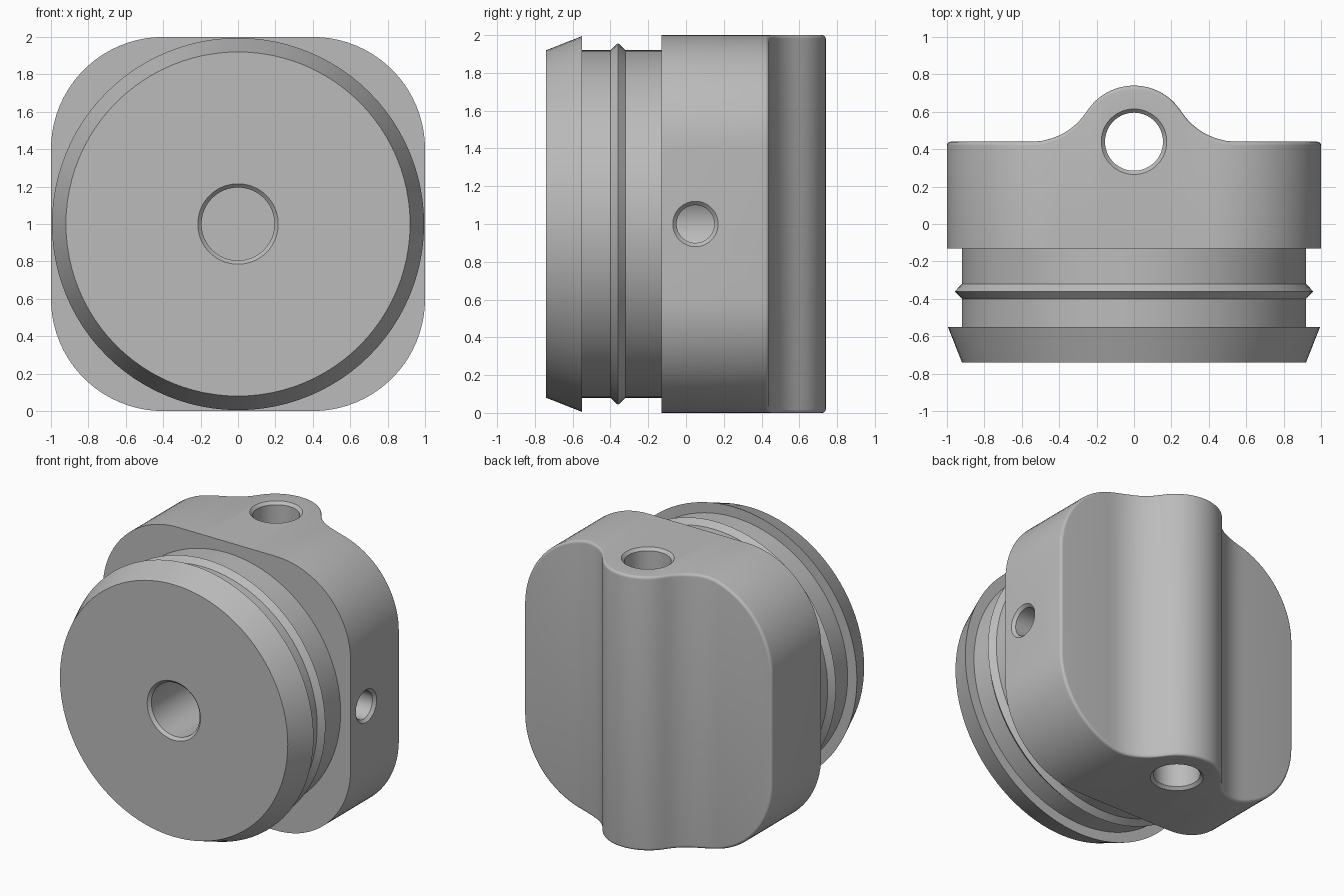
import bpy, bmesh
from math import sin, cos, pi, sqrt, radians
from mathutils import Matrix, Vector

if "Cube" in bpy.data.objects:
    bpy.data.objects.remove(bpy.data.objects["Cube"])

grey = bpy.data.materials.new("plain grey")
grey.use_nodes = True
grey.diffuse_color = (0.5, 0.5, 0.5, 1)
grey.node_tree.nodes["Principled BSDF"].inputs["Base Color"].default_value = grey.diffuse_color

FRONT, BACK, JOINT, FLAT = -0.74, 0.74, -0.13, 0.44
MID = 1.0                       # height of the plug axis
BORE, BORE_END, CHAMFER = 0.195, 0.2, 0.02


def finish(name, bm):
    bmesh.ops.recalc_face_normals(bm, faces=bm.faces)
    mesh = bpy.data.meshes.new(name)
    bm.to_mesh(mesh)
    bm.free()
    mesh.materials.append(grey)
    obj = bpy.data.objects.new(name, mesh)
    bpy.context.collection.objects.link(obj)
    return obj


def lathe(name, profile, axis, origin, closed=False):
    """Turn (radius, distance) points about an axis through origin."""
    bm = bmesh.new()
    verts = [bm.verts.new((r, 0, h)) for r, h in profile]
    pairs = list(zip(verts, verts[1:]))
    if closed:
        pairs.append((verts[-1], verts[0]))
    edges = [bm.edges.new(p) for p in pairs]
    bmesh.ops.spin(bm, geom=verts + edges, cent=(0, 0, 0), axis=(0, 0, 1),
                   angle=2 * pi, steps=96, use_duplicate=False)
    bmesh.ops.remove_doubles(bm, verts=bm.verts, dist=1e-5)
    turn = Vector((0, 0, 1)).rotation_difference(Vector(axis)).to_matrix().to_4x4()
    bm.transform(Matrix.Translation(origin) @ turn)
    return finish(name, bm)


def smooth(obj):
    obj.data.shade_smooth()
    obj.data.set_sharp_from_angle(angle=radians(30))


# Body: rounded square whose back swells into an upright rounded rib
RIB, REACH, CORNER, ROUND = 0.3, 0.55, 0.6, 0.02
SWEEP = (REACH ** 2 - RIB ** 2) / (2 * RIB)     # radius of the concave blend


def back_y(x):
    x = abs(x)
    if x >= REACH:
        return FLAT
    if x > RIB * REACH / (RIB + SWEEP):
        return FLAT + SWEEP - sqrt(SWEEP ** 2 - (REACH - x) ** 2)
    return FLAT + sqrt(RIB ** 2 - x ** 2)


def upper_outline(inset):
    """Top half of the rounded square, from left to right."""
    r, c = CORNER - inset, 1 - CORNER
    arc = [(c + r * sin(i * pi / 40), c + r * cos(i * pi / 40)) for i in range(21)]
    flat = [(c * (i / 16 - 1), c + r) for i in range(1, 32)]
    return [(-x, z) for x, z in reversed(arc)] + flat + arc


bm = bmesh.new()


def ring(inset, y_of):
    top = upper_outline(inset)
    loop = top + [(x, -z) for x, z in reversed(top)]
    return [bm.verts.new((x, y_of(x), MID + z)) for x, z in loop]


rings = [ring(0, lambda x: JOINT)]
for i in range(6):
    a = i * pi / 10
    rings.append(ring(ROUND * (1 - cos(a)), lambda x: back_y(x) - ROUND * (1 - sin(a))))
n = len(rings[0])
for lower, upper in zip(rings, rings[1:]):
    for i in range(n):
        j = (i + 1) % n
        bm.faces.new((lower[i], lower[j], upper[j], upper[i]))
for loop in (rings[0], rings[-1]):
    for i in range(n // 2 - 1):
        bm.faces.new((loop[i], loop[i + 1], loop[n - 2 - i], loop[n - 1 - i]))
body = finish("body", bm)


# Holes cut in the body
def drill(name, r, start, end, axis, origin, both=False):
    out = 0.05
    profile = [(0, start - out), (r + CHAMFER + out, start - out), (r, start + CHAMFER)]
    if both:
        profile += [(r, end - CHAMFER), (r + CHAMFER + out, end + out), (0, end + out)]
    else:
        profile += [(r, end), (0, end)]
    return lathe(name, profile, axis, origin)


bore_cutter = lathe("bore_cutter", [(0, JOINT - 0.1), (BORE, JOINT - 0.1),
                                    (BORE, BORE_END), (0, BORE_END)],
                    (0, 1, 0), (0, 0, MID))
cutters = [
    bore_cutter,
    drill("rib_hole_cutter", 0.155, 0, 2, (0, 0, 1), (0, FLAT, 0), both=True),
    drill("side_hole_cutter", 0.1, 0, 0.95, (-1, 0, 0), (1, 0.05, MID)),
]
bpy.context.view_layer.objects.active = body
for cutter in cutters:
    mod = body.modifiers.new(cutter.name, "BOOLEAN")
    mod.operation, mod.solver, mod.object = "DIFFERENCE", "EXACT", cutter
    bpy.ops.object.modifier_apply(modifier=mod.name)
for cutter in cutters:
    bpy.data.objects.remove(cutter)
smooth(body)

# Plug: tapered head, neck with a pointed sealing ridge, and a central bore
NECK, HEAD = 0.92, 0.995
plug = lathe("plug", [
    (BORE, JOINT), (BORE, FRONT + CHAMFER), (BORE + CHAMFER, FRONT),
    (NECK, FRONT), (HEAD, -0.55), (NECK, -0.55),
    (NECK, -0.4), (0.958, -0.36), (NECK, -0.32), (NECK, JOINT),
], (0, 1, 0), (0, 0, MID), closed=True)
smooth(plug)
